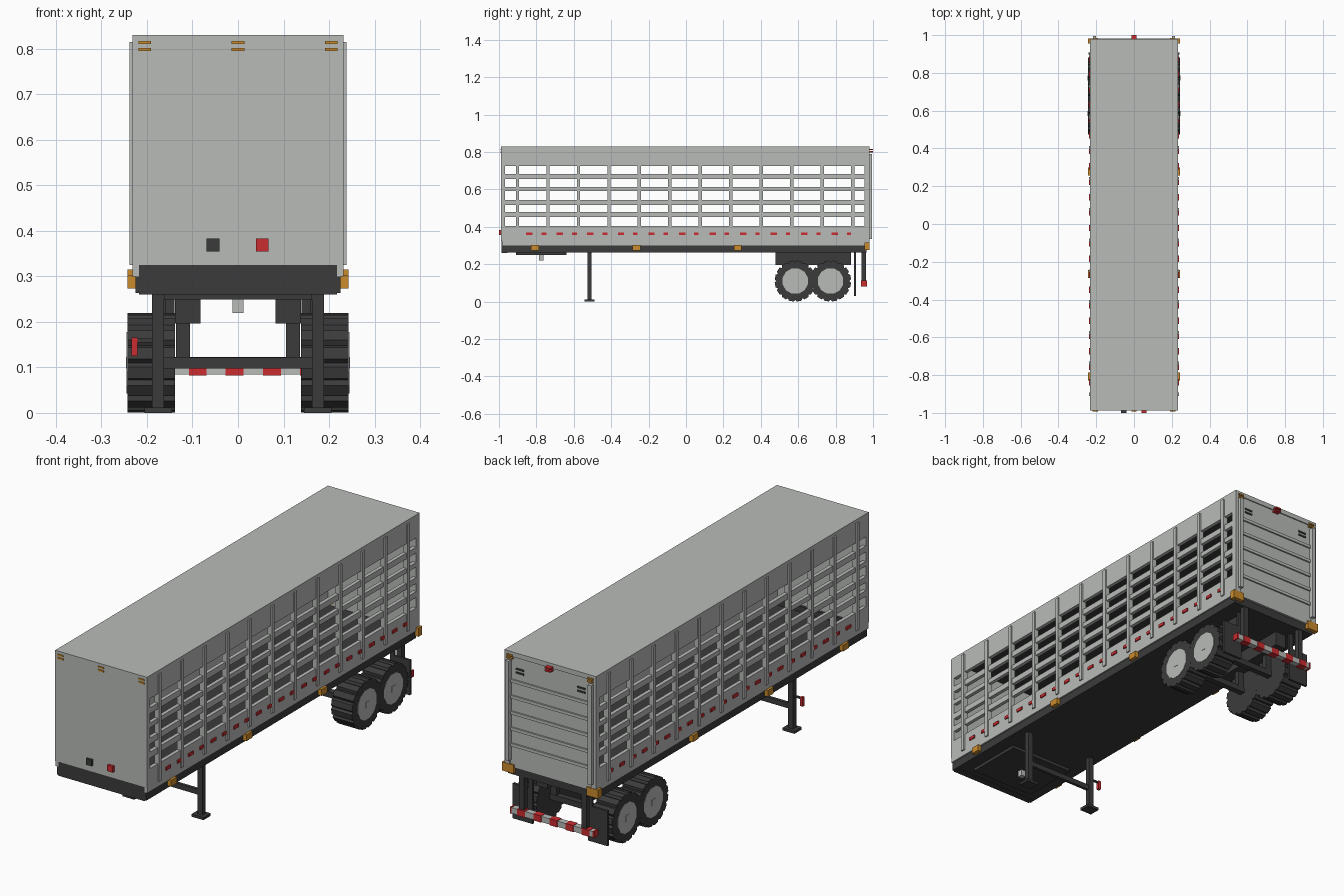
import bpy, bmesh, math

if "Cube" in bpy.data.objects:
    bpy.data.objects.remove(bpy.data.objects["Cube"])


def material(name, rgb):
    m = bpy.data.materials.new(name)
    m.diffuse_color = (*rgb, 1)
    m.use_nodes = True
    m.node_tree.nodes["Principled BSDF"].inputs["Base Color"].default_value = m.diffuse_color
    return m


GREY = material("light grey", (0.48, 0.50, 0.48))
DARK = material("dark grey", (0.044, 0.044, 0.044))
RED = material("red", (0.60, 0.025, 0.03))
AMBER = material("amber", (0.60, 0.26, 0.025))


def finish(name, bm, mat):
    bmesh.ops.recalc_face_normals(bm, faces=bm.faces)
    me = bpy.data.meshes.new(name)
    bm.to_mesh(me)
    bm.free()
    me.materials.append(mat)
    ob = bpy.data.objects.new(name, me)
    bpy.context.collection.objects.link(ob)
    return ob


def boxes(name, mat, spans, mirror=False):
    """One object made of boxes (x0, x1, y0, y1, z0, z1), optionally mirrored in x."""
    spans = list(spans)
    if mirror:
        spans += [(-b, -a, *rest) for a, b, *rest in spans]
    bm = bmesh.new()
    for x0, x1, y0, y1, z0, z1 in spans:
        vs = bmesh.ops.create_cube(bm, size=1)["verts"]
        for v in vs:
            v.co.x = x0 if v.co.x < 0 else x1
            v.co.y = y0 if v.co.y < 0 else y1
            v.co.z = z0 if v.co.z < 0 else z1
    return finish(name, bm, mat)


def disc(name, mat, profile, x0, x1, y, z):
    """Extrude a closed (radius, angle) outline along x."""
    bm = bmesh.new()
    ring = [bm.verts.new((x0, y + r * math.cos(a), z + r * math.sin(a))) for r, a in profile]
    face = bm.faces.new(ring)
    new = bmesh.ops.extrude_face_region(bm, geom=[face])["geom"]
    for v in new:
        if isinstance(v, bmesh.types.BMVert):
            v.co.x = x1
    return finish(name, bm, mat)


F, B, W = -0.985, 0.98, 0.232          # body front, back, half width

# Cargo box
boxes("roof", GREY, [(-W, W, F, B, 0.808, 0.83)])
boxes("ceiling_liner", DARK, [(-0.213, 0.213, F + 0.02, B - 0.03, 0.80, 0.808)])
boxes("front_wall", GREY, [(-W, W, F - 0.003, F + 0.017, 0.325, 0.83)])

# Slatted side walls: sill, slats and top band
bands = [(0.30, 0.405), (0.453, 0.48), (0.517, 0.544), (0.592, 0.613),
         (0.656, 0.683), (0.725, 0.808)]
boxes("side_slats", GREY, [(0.215, W, F, B - 0.005, a, b) for a, b in bands], True)
rib_y = [-0.901 + 0.163 * i for i in range(12)]
boxes("side_posts", GREY, [(0.215, 0.2385, y - 0.009, y + 0.009, 0.325, 0.815) for y in rib_y], True)
boxes("end_posts", GREY, [(0.215, W, F, F + 0.012, 0.30, 0.81),
                          (0.205, W, 0.955, B, 0.30, 0.81)], True)

# Rear doors with horizontal ribs
boxes("rear_door", GREY, [(-0.215, 0.215, 0.955, 0.975, 0.30, 0.81)])
boxes("door_ribs", GREY, [(-0.2, 0.2, 0.97, 0.982, z - 0.007, z + 0.007)
                          for z in (0.405, 0.478, 0.551, 0.624, 0.697)])
boxes("door_posts", GREY, [(0.2, 0.218, 0.97, 0.995, 0.335, 0.79)], True)
boxes("door_vents", DARK, [(0.135, 0.175, 0.97, 0.979, z, z + 0.008) for z in (0.735, 0.752)], True)

# Deck, front bolster, coupling plate and pin
boxes("deck", DARK, [(-0.225, 0.225, F, 0.965, 0.263, 0.30)])
boxes("front_bolster", DARK, [(-0.217, 0.217, F - 0.001, F + 0.03, 0.26, 0.325)])
boxes("coupling_plate", DARK, [(-0.163, 0.163, -0.91, -0.64, 0.249, 0.264)])
boxes("coupling_pin", GREY, [(-0.012, 0.012, -0.787, -0.763, 0.22, 0.25)])

# Landing gear
boxes("landing_legs", DARK, [(0.163, 0.189, -0.526, -0.504, 0.01, 0.265),
                             (0.145, 0.205, -0.542, -0.49, 0, 0.012)], True)
boxes("landing_brace", DARK, [(-0.17, 0.17, -0.522, -0.508, 0.098, 0.122)])
boxes("crank_shaft", DARK, [(-0.23, -0.18, -0.519, -0.511, 0.155, 0.163)])
boxes("crank_handle", RED, [(-0.234, -0.221, -0.522, -0.508, 0.125, 0.166)])

# Bogie rails and axles
boxes("bogie_rails", DARK, [(0.082, 0.138, 0.478, 0.882, 0.196, 0.265)], True)
axles = (0.584, 0.773)
boxes("axles", DARK, [(-0.15, 0.15, y - 0.014, y + 0.014, 0.097, 0.123) for y in axles])
boxes("axle_hangers", DARK, [(0.105, 0.136, y - 0.012, y + 0.012, 0.11, 0.2) for y in axles], True)

# Wheels: blocky treaded tyres with light rims
TEETH = 16
tread = []
for i in range(TEETH):
    a = 2 * math.pi * (i + 0.5) / TEETH
    step = 2 * math.pi / TEETH
    tread += [(0.1, a - 0.5 * step), (0.11, a - 0.3 * step), (0.11, a + 0.3 * step)]
rim = [(0.07, 2 * math.pi * (i + 0.5) / 12) for i in range(12)]
for side, s in (("right", 1), ("left", -1)):
    for i, y in enumerate(axles):
        end = f"{side}_{i + 1}"
        disc("tyre_" + end, DARK, tread, s * 0.138, s * 0.243, y, 0.11)
        disc("rim_" + end, GREY, rim, s * 0.23, s * 0.2445, y, 0.11)
        x0, x1 = sorted((s * 0.24, s * 0.2465))
        boxes("hub_" + end, GREY, [(x0, x1, y - 0.013, y + 0.013, 0.097, 0.123)])

# Mudflaps and rear bumper
boxes("mudflaps", DARK, [(0.14, 0.24, 0.897, 0.908, 0.03, 0.19),
                         (0.14, 0.16, 0.897, 0.908, 0.19, 0.265)], True)
boxes("bumper_posts", DARK, [(0.145, 0.17, 0.938, 0.962, 0.09, 0.265)], True)
boxes("bumper_bar", GREY, [(-0.21, 0.21, 0.938, 0.966, 0.084, 0.11)])
boxes("bumper_stripes", RED, [(x, x + 0.039, 0.936, 0.968, 0.082, 0.112)
                              for x in (-0.189, -0.108, -0.027, 0.055, 0.136)]
      + [(-0.212, -0.205, 0.936, 0.968, 0.082, 0.112), (0.205, 0.212, 0.936, 0.968, 0.082, 0.112)])

# Side reflectors and marker lamps
boxes("side_reflectors", RED, [(0.23, 0.2375, y, y + 0.034, 0.355, 0.369)
                               for y in [-0.855 + 0.0817 * i for i in range(22)]], True)
boxes("side_lamps", AMBER, [(0.22, 0.243, y - 0.021, y + 0.021, 0.273, 0.302)
                            for y in (-0.808, -0.265, 0.277)], True)
boxes("rear_corner_lamps", AMBER, [(0.185, 0.243, 0.955, 0.982, 0.276, 0.315)], True)

# Front connectors and upper markers
boxes("dark_connector", DARK, [(-0.069, -0.041, -1, F, 0.355, 0.383)])
boxes("red_connector", RED, [(0.039, 0.067, -1, F, 0.355, 0.383)])
boxes("front_markers", AMBER, [(x - 0.014, x + 0.014, F - 0.007, F, z, z + 0.007)
                               for x in (-0.205, 0, 0.205) for z in (0.795, 0.81)])
boxes("rear_top_markers", AMBER, [(0.19, 0.218, 0.975, 0.986, z, z + 0.007)
                                  for z in (0.797, 0.81)], True)
boxes("rear_center_marker", RED, [(-0.014, 0.014, 0.97, 1.0, z, z + 0.007) for z in (0.797, 0.81)])
